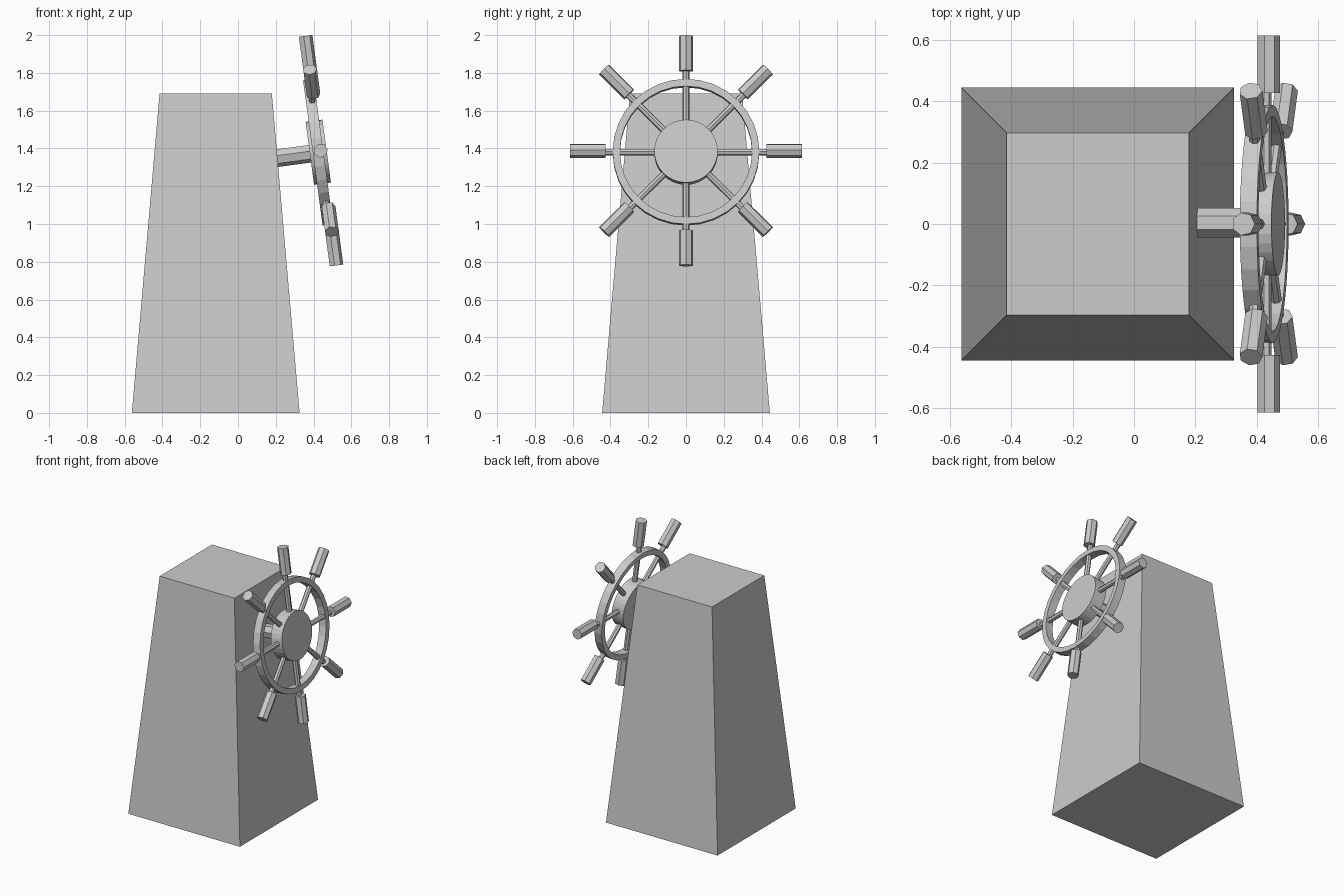
import bpy, bmesh
from math import pi, sin, cos, radians
from mathutils import Matrix, Vector

if "Cube" in bpy.data.objects:
    bpy.data.objects.remove(bpy.data.objects["Cube"])

# wheel frame: local z runs along the tilted axle, wheel lies in local xy
TILT = radians(7.67)
WHEEL = Matrix.Translation((0.424, 0, 1.38)) @ Matrix.Rotation(pi / 2 - TILT, 4, 'Y')


def add_object(name, bm, matrix=Matrix()):
    bmesh.ops.recalc_face_normals(bm, faces=bm.faces)
    mesh = bpy.data.meshes.new(name)
    bm.to_mesh(mesh)
    bm.free()
    obj = bpy.data.objects.new(name, mesh)
    bpy.context.collection.objects.link(obj)
    obj.matrix_world = matrix
    return obj


def rod(name, start, end, radius, sides, matrix=WHEEL, spin=0):
    """Capped prism between two points in the given frame."""
    a, b = Vector(start), Vector(end)
    rot = (b - a).to_track_quat('Z', 'Y').to_matrix().to_4x4()
    bm = bmesh.new()
    bmesh.ops.create_cone(
        bm, cap_ends=True, segments=sides, radius1=radius, radius2=radius,
        depth=(b - a).length,
        matrix=Matrix.Translation((a + b) / 2) @ rot @ Matrix.Rotation(spin, 4, 'Z'))
    return add_object(name, bm, matrix)


# tapered square pedestal
bm = bmesh.new()
half = 0.444
bmesh.ops.create_cube(bm, size=1)
for v in bm.verts:
    h = 0.297 if v.co.z > 0 else half
    v.co = (h * (1 if v.co.x > 0 else -1), h * (1 if v.co.y > 0 else -1),
            1.692 if v.co.z > 0 else 0)
add_object("pedestal", bm, Matrix.Translation((-0.118, 0, 0)))

# flat wheel rim with rectangular section
bm = bmesh.new()
section = [(0.35, -0.028), (0.388, -0.028), (0.388, 0.028), (0.35, 0.028)]
N = 32
rings = [[bm.verts.new((r * cos(2 * pi * i / N), r * sin(2 * pi * i / N), z))
          for r, z in section] for i in range(N)]
for i in range(N):
    p, q = rings[i], rings[(i + 1) % N]
    for j in range(4):
        k = (j + 1) % 4
        bm.faces.new((p[j], q[j], q[k], p[k]))
add_object("wheel_rim", bm, WHEEL)

# hub and axle
rod("hub", (0, 0, -0.044), (0, 0, 0.046), 0.168, 32)
rod("axle", (0, 0.004, -0.30), (0, 0.004, -0.03), 0.049, 7, spin=pi / 2)

# eight spokes with grips at their ends
GRIPS = Matrix.Translation((0.014, 0, 0.008)) @ WHEEL
for i in range(8):
    d = Vector((cos(i * pi / 4), sin(i * pi / 4), 0))
    lift = Vector((0, 0, 0.006))
    rod(f"spoke_{i + 1}", d * 0.1 + lift, d * 0.44 + lift, 0.018, 7)
    rod(f"grip_{i + 1}", d * 0.426, d * 0.613, 0.038, 7, GRIPS)
